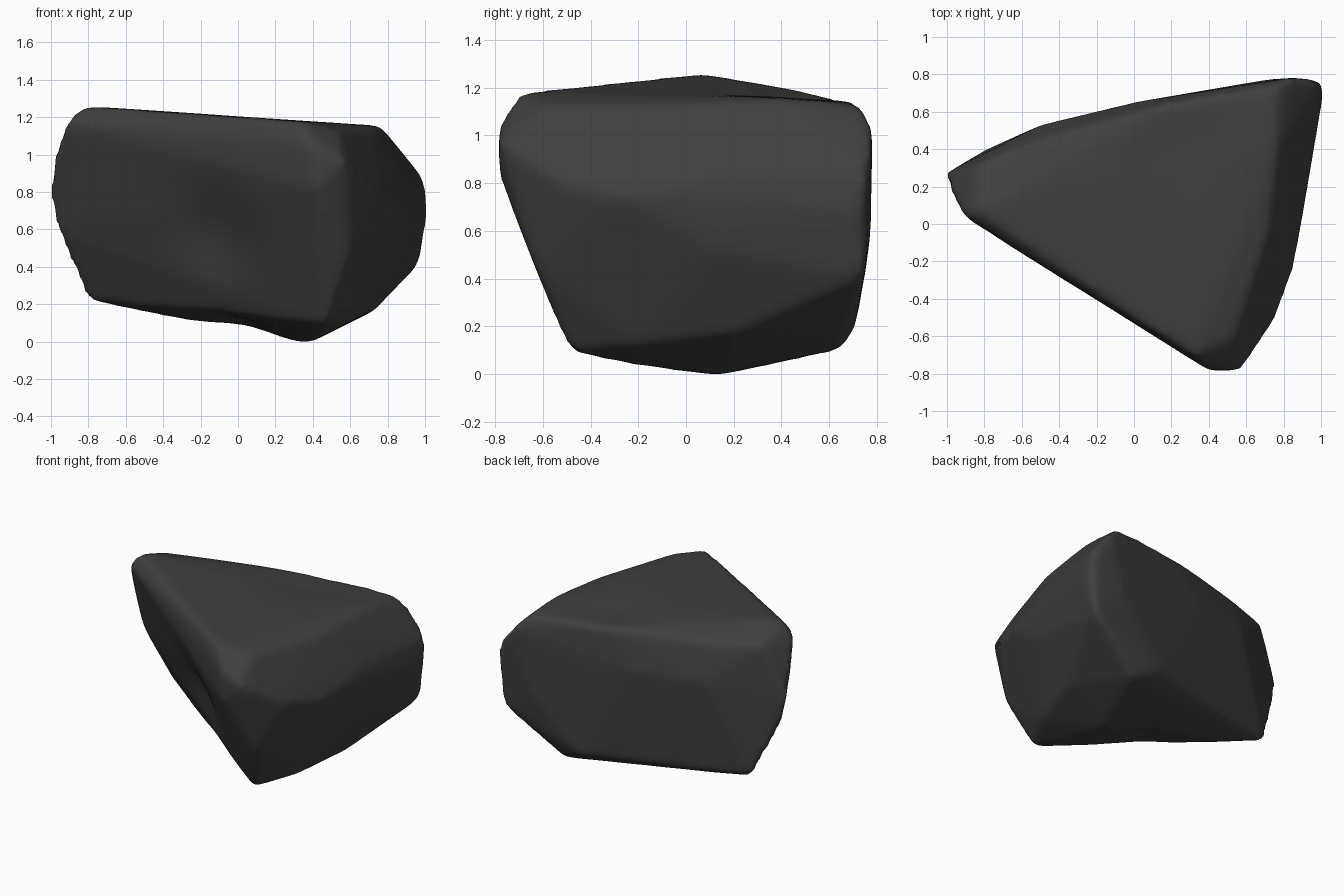
import bpy
import bmesh
import math
from mathutils import Vector

cube = bpy.data.objects.get("Cube")
if cube:
    bpy.data.objects.remove(cube, do_unlink=True)

# Stone colour
stone = bpy.data.materials.new("dark grey stone")
stone.use_nodes = True
colour = (0.05, 0.05, 0.05, 1)
stone.diffuse_color = colour
bsdf = stone.node_tree.nodes["Principled BSDF"]
bsdf.inputs["Base Color"].default_value = colour
bsdf.inputs["Roughness"].default_value = 0.9

# Corner points of the rough wedge, each group from top to bottom
narrow_end = [(-.83, .06, 1.27), (-.92, .04, 1.18), (-.84, .32, 1.18), (-.99, .19, .98),
              (-1.01, .27, .8), (-.97, .28, .6), (-.81, .39, .23)]
front_corner = [(.32, -.7, 1.19), (.54, -.6, 1.14), (.4, -.785, 1.06), (.57, -.785, .98),
                (.42, -.785, .84), (.59, -.63, .45), (.47, -.49, .1)]
back_corner = [(.76, .4, 1.165), (.76, .73, 1.14), (.86, .785, 1.04), (1.0, .77, .87),
               (1.015, .7, .7), (.97, .75, .42), (.73, .775, .6), (.55, .65, .11), (.38, .71, .2)]
outer_side = [(.72, -.05, 1.14), (.9, .15, .88), (.89, -.02, .8), (.885, .1, .55),
              (.85, -.25, .75), (.76, -.5, .8), (.74, .2, .18), (.63, -.2, .13)]
underside = [(.32, .13, 0), (.38, .13, 0), (.42, -.25, .05)]
back_side = [(-.5, .53, .9), (0, .65, .9), (-.5, .46, 1.16), (.2, .65, 1.17)]

bm = bmesh.new()
for p in narrow_end + front_corner + back_corner + outer_side + underside + back_side:
    bm.verts.new(p)
bmesh.ops.convex_hull(bm, input=bm.verts)
loose = [v for v in bm.verts if not v.link_faces]
bmesh.ops.delete(bm, geom=loose, context='VERTS')
mesh = bpy.data.meshes.new("rock")
bm.to_mesh(mesh)
bm.free()
rock = bpy.data.objects.new("rock", mesh)
bpy.context.collection.objects.link(rock)

# Even out the surface and wear down the edges
remesh = rock.modifiers.new("even surface", 'REMESH')
remesh.mode = 'VOXEL'
remesh.voxel_size = 0.025
worn = rock.modifiers.new("worn edges", 'SMOOTH')
worn.factor = 0.5
worn.iterations = 12
graph = bpy.context.evaluated_depsgraph_get()
result = bpy.data.meshes.new_from_object(rock.evaluated_get(graph))
rock.modifiers.clear()
rock.data = result


def dent(centre, radius, push):
    """Push the surface softly around a point."""
    for v in result.vertices:
        d = (v.co - Vector(centre)).length / radius
        v.co += Vector(push) * math.exp(-d * d)


# Hollow in the front, dip in the top, hollow under the front edge
dent((-.1, -.25, .62), .25, (.03, .05, 0))
dent((.25, .4, 1.18), .25, (0, 0, -.025))
dent((.02, .1, .1), .2, (0, .02, .045))

# Stand it on the ground
lowest = min(v.co.z for v in result.vertices)
for v in result.vertices:
    v.co.z -= lowest

result.materials.clear()
result.materials.append(stone)
for face in result.polygons:
    face.material_index = 0
    face.use_smooth = True
